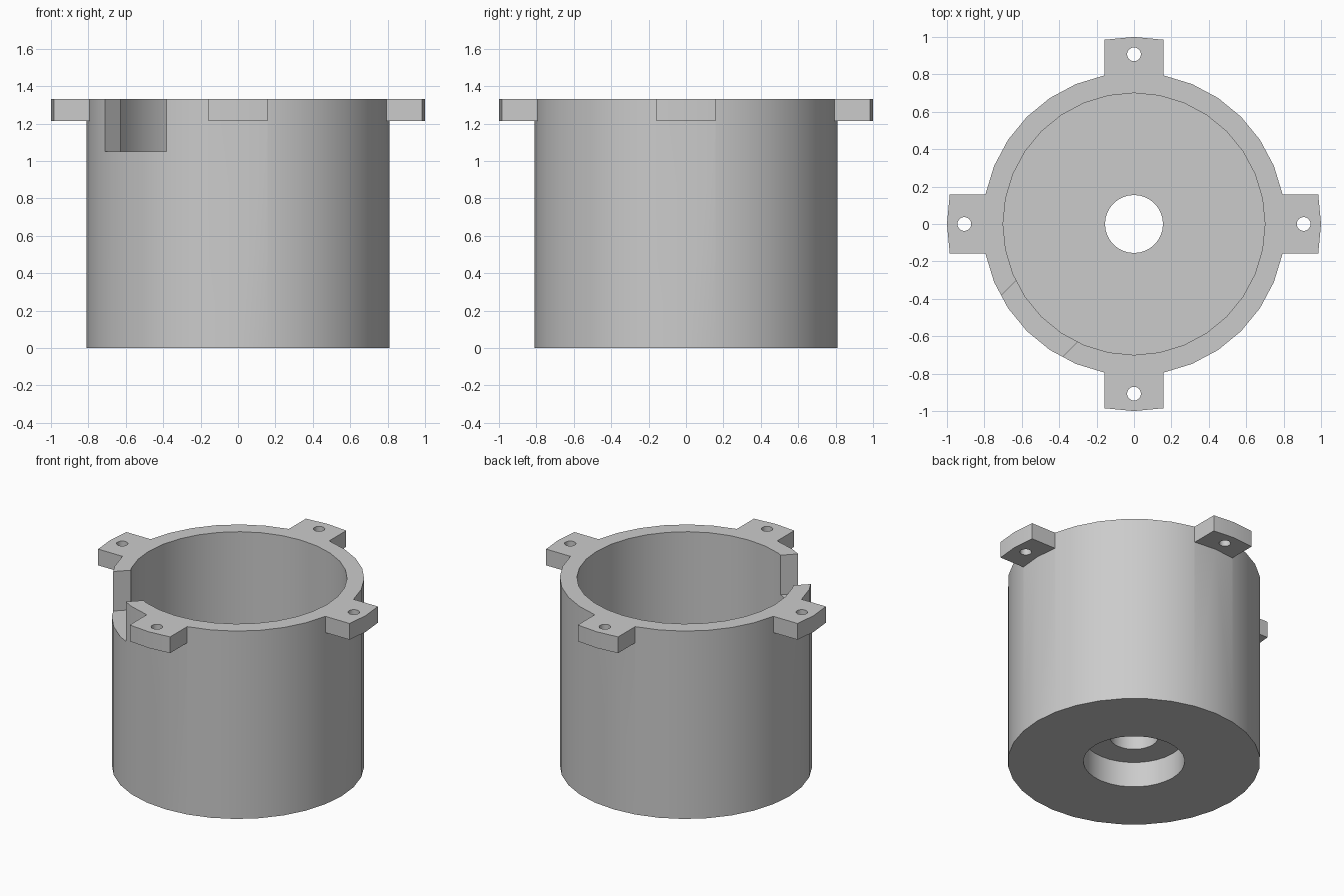
import bpy, bmesh, math
from mathutils import Matrix

cube = bpy.data.objects.get("Cube")
if cube:
    bpy.data.objects.remove(cube, do_unlink=True)

SIDES = 32
HEIGHT = 1.33
OUTER, INNER = 0.81, 0.70
FLOOR_TOP = 0.30

grey = bpy.data.materials.new("plain grey")
grey.use_nodes = True
colour = (0.6, 0.6, 0.6, 1)
grey.diffuse_color = colour
grey.node_tree.nodes["Principled BSDF"].inputs["Base Color"].default_value = colour


def finish(name, bm):
    bmesh.ops.recalc_face_normals(bm, faces=bm.faces)
    mesh = bpy.data.meshes.new(name)
    bm.to_mesh(mesh)
    bm.free()
    mesh.materials.append(grey)
    obj = bpy.data.objects.new(name, mesh)
    bpy.context.collection.objects.link(obj)
    return obj


def combine(target, other, operation):
    mod = target.modifiers.new(other.name, 'BOOLEAN')
    mod.operation = operation
    mod.solver = 'EXACT'
    mod.object = other
    bpy.context.view_layer.objects.active = target
    bpy.ops.object.modifier_apply(modifier=mod.name)
    bpy.data.objects.remove(other, do_unlink=True)


# Housing: cup section with a through hole and a recess underneath, turned round z
section = [(0.325, 0), (OUTER, 0), (OUTER, HEIGHT), (INNER, HEIGHT),
           (INNER, FLOOR_TOP), (0.155, FLOOR_TOP), (0.155, 0.18), (0.325, 0.18)]
bm = bmesh.new()
rings = []
for i in range(SIDES):
    a = math.tau * i / SIDES
    rings.append([bm.verts.new((r * math.cos(a), r * math.sin(a), z)) for r, z in section])
for i in range(SIDES):
    here, there = rings[i], rings[(i + 1) % SIDES]
    for j in range(len(section)):
        k = (j + 1) % len(section)
        bm.faces.new((here[j], there[j], there[k], here[k]))
housing = finish("housing", bm)

# Four mounting tabs with slightly arched ends, each drilled for a screw
for i in range(4):
    turn = Matrix.Rotation(i * math.pi / 2, 4, 'Z')
    outline = [(0.75, -0.158), (0.985, -0.158), (1, 0), (0.985, 0.158), (0.75, 0.158)]
    bm = bmesh.new()
    face = bm.faces.new([bm.verts.new((x, y, 1.215)) for x, y in outline])
    grown = bmesh.ops.extrude_face_region(bm, geom=[face])
    top = [v for v in grown["geom"] if isinstance(v, bmesh.types.BMVert)]
    bmesh.ops.translate(bm, verts=top, vec=(0, 0, HEIGHT - 1.215))
    bm.transform(turn)
    combine(housing, finish("mounting_tab", bm), 'UNION')

    bm = bmesh.new()
    bmesh.ops.create_cone(bm, cap_ends=True, segments=24, radius1=0.037, radius2=0.037,
                          depth=0.4, matrix=turn @ Matrix.Translation((0.907, 0, 1.27)))
    combine(housing, finish("screw_hole", bm), 'DIFFERENCE')

# Cable notch through the rim at the front right
bm = bmesh.new()
bmesh.ops.create_cube(bm, size=1, matrix=Matrix.Rotation(math.radians(225), 4, 'Z')
                      @ Matrix.Translation((0.75, 0, 1.3)) @ Matrix.Diagonal((0.4, 0.465, 0.5, 1)))
combine(housing, finish("cable_notch", bm), 'DIFFERENCE')

# Smooth round walls, crisp edges
bpy.ops.object.select_all(action='DESELECT')
housing.select_set(True)
bpy.context.view_layer.objects.active = housing
bpy.ops.object.shade_smooth_by_angle(angle=math.radians(30))
